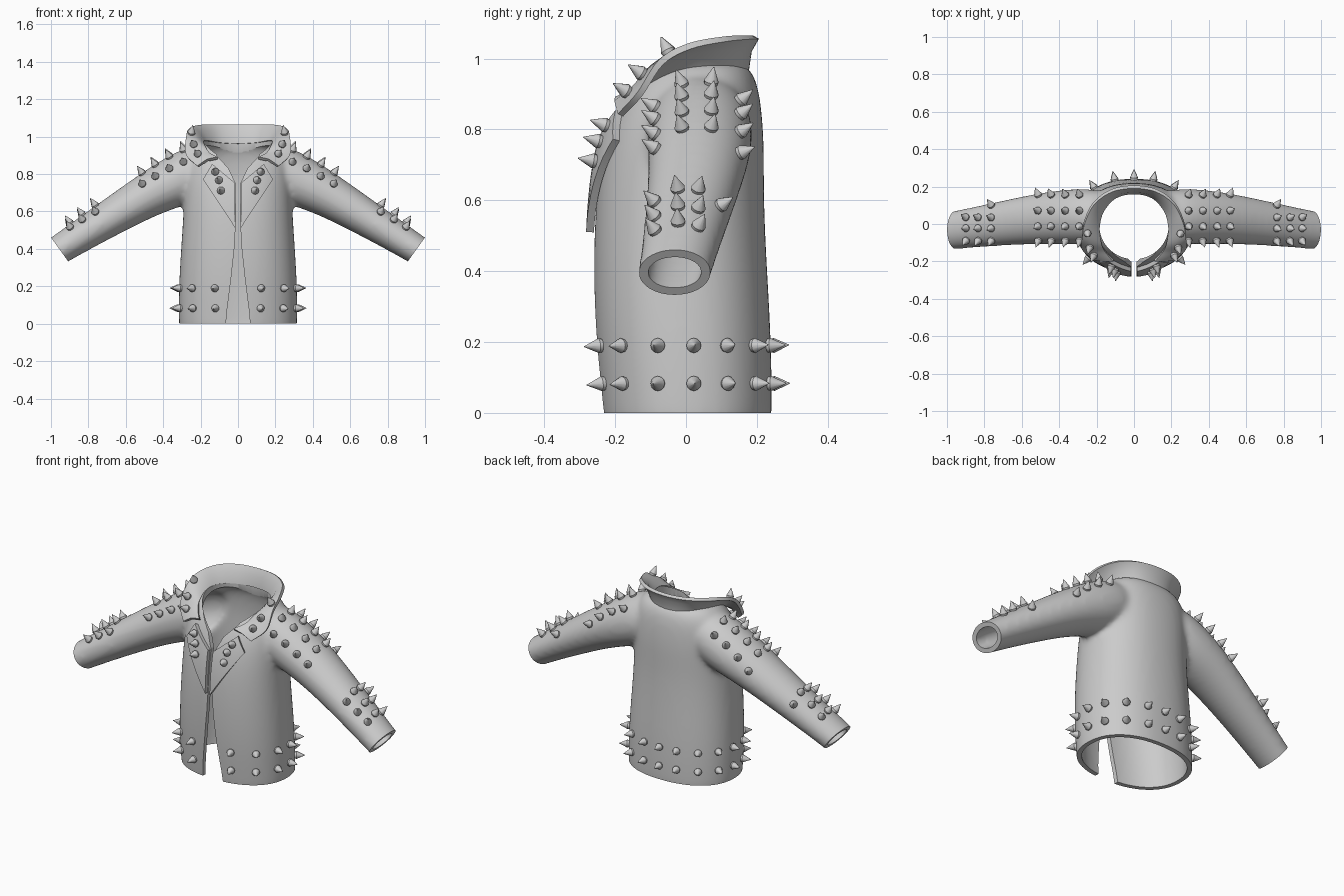
import bpy, bmesh, math
from mathutils import Vector, Matrix
from mathutils.bvhtree import BVHTree

if "Cube" in bpy.data.objects:
    bpy.data.objects.remove(bpy.data.objects["Cube"])

WALL = 0.025
# torso: z, half width, front y, back y
TORSO = [(-.1, .315, -.228, .24), (0, .318, -.236, .244), (.2, .318, -.256, .242), (.4, .306, -.263, .23),
         (.6, .292, -.257, .22), (.75, .288, -.235, .222), (.85, .28, -.20, .215),
         (.92, .26, -.16, .205), (.97, .22, -.11, .185), (.995, .17, -.06, .15)]
# sleeve: x, centre y, z, half thickness, half depth
SLEEVE = [(.12, .035, .86, .11, .12), (.2, .04, .825, .14, .145), (.31, .04, .77, .143, .15),
          (.47, .033, .695, .119, .14), (.685, .008, .565, .099, .121),
          (.955, -.033, .397, .079, .102), (1.06, -.045, .325, .076, .10)]
CUFF_N = Vector((.81, 0, -.58))


def new_obj(name, bm):
    me = bpy.data.meshes.new(name)
    bmesh.ops.recalc_face_normals(bm, faces=bm.faces)
    bm.to_mesh(me)
    bm.free()
    ob = bpy.data.objects.new(name, me)
    bpy.context.collection.objects.link(ob)
    return ob


def modify(ob, kind, **props):
    bpy.context.view_layer.objects.active = ob
    m = ob.modifiers.new("m", kind)
    for k, v in props.items():
        setattr(m, k, v)
    bpy.ops.object.modifier_apply(modifier=m.name)


def smooth(ob, angle=40):
    bpy.ops.object.select_all(action='DESELECT')
    ob.select_set(True)
    bpy.context.view_layer.objects.active = ob
    bpy.ops.object.shade_smooth_by_angle(angle=math.radians(angle))


def skin(bm, rows, closed):
    vs = [[bm.verts.new(p) for p in r] for r in rows]
    n = len(rows[0])
    for a, b in zip(vs, vs[1:]):
        for i in range(n if closed else n - 1):
            j = (i + 1) % n
            bm.faces.new((a[i], a[j], b[j], b[i]))
    if closed:
        bm.faces.new(vs[0][::-1])
        bm.faces.new(vs[-1])


def jacket_solid(name, inset):
    """Closed torso and both sleeves, fused into one soft body."""
    bm = bmesh.new()
    N = 32
    rows = []
    for z, hx, f, b in TORSO:
        ring = []
        for i in range(N):
            t = 2 * math.pi * i / N
            c, s = math.cos(t), math.sin(t)
            e = 2 / 2.25
            ring.append(((hx - inset) * math.copysign(abs(c) ** e, c),
                         (f + b) / 2 + ((b - f) / 2 - inset) * math.copysign(abs(s) ** e, s),
                         z - (inset if z > .8 else 0)))
        rows.append(ring)
    skin(bm, rows, True)
    for side in (1, -1):
        rows = []
        for k, (x, y, z, h, d) in enumerate(SLEEVE):
            u = Vector((.4 + .13 * min(k, 5) * .4, 0, .9 - .02 * k)).normalized()
            ring = []
            for i in range(N):
                t = 2 * math.pi * i / N
                p = Vector((x, y, z)) + u * (h - inset) * math.cos(t) + Vector((0, (d - inset) * math.sin(t), 0))
                ring.append((p.x * side, p.y, p.z))
            rows.append(ring)
        skin(bm, rows, True)
    ob = new_obj(name, bm)
    modify(ob, 'SUBSURF', levels=2)
    modify(ob, 'REMESH', mode='VOXEL', voxel_size=.013)
    modify(ob, 'SMOOTH', factor=.5, iterations=14)
    return ob


def bvh_of(ob):
    return BVHTree.FromPolygons([v.co for v in ob.data.vertices], [p.vertices for p in ob.data.polygons])


def prism(name, pts, y0, y1):
    bm = bmesh.new()
    skin(bm, [[(x, y, z) for x, z in pts] for y in (y0, y1)], True)
    return new_obj(name, bm)


def box(name, matrix):
    bm = bmesh.new()
    bmesh.ops.create_cube(bm, size=1, matrix=matrix)
    return new_obj(name, bm)


def spline(pts, steps=5):
    """Catmull-Rom through the points."""
    p = [Vector(q) for q in pts]
    p = [2 * p[0] - p[1]] + p + [2 * p[-1] - p[-2]]
    out = []
    for a, b, c, d in zip(p, p[1:], p[2:], p[3:]):
        for k in range(steps):
            t = k / steps
            out.append(.5 * (2 * b + (c - a) * t + (2 * a - 5 * b + 4 * c - d) * t * t
                             + (3 * b - a - 3 * c + d) * t ** 3))
    return out + [p[-2]]


def studs(name, tree, rays):
    """Pointed studs where the rays (and their mirror images) meet the surface."""
    bm = bmesh.new()
    for o, d in rays:
        for side in ((1, -1) if abs(o[0]) > .001 else (1,)):
            hit, n, _, _ = tree.ray_cast(Vector((o[0] * side, o[1], o[2])), Vector((d[0] * side, d[1], d[2])))
            if hit is None:
                continue
            if n.dot(Vector((d[0] * side, d[1], d[2]))) > 0:
                n = -n
            m = Matrix.Translation(hit) @ n.to_track_quat('Z', 'Y').to_matrix().to_4x4()
            for r1, r2, z0, z1 in ((.016, .021, -.012, .009), (.021, .001, .009, .052)):
                bmesh.ops.create_cone(bm, segments=12, radius1=r1, radius2=r2, depth=z1 - z0, cap_ends=True,
                                      matrix=m @ Matrix.Translation((0, 0, (z0 + z1) / 2)))
    smooth(new_obj(name, bm), 35)


# jacket shell: outer body minus inner body, neck, front opening, hem and cuff ends
shell = jacket_solid("jacket_body", 0)
body = bvh_of(shell)
bm = bmesh.new()
bmesh.ops.create_cone(bm, segments=64, radius1=1, radius2=1, depth=.6, cap_ends=True,
                      matrix=Matrix.Translation((0, -.01, 1.08)) @ Matrix.Diagonal((.185, .178, 1, 1)))
half = [(.068, -.05), (.06, .06), (.036, .25), (.02, .4), (.013, .52), (.013, .75), (.05, .83), (.115, .9), (.15, 1.1)]
cutters = [jacket_solid("inner_cutter", WALL), new_obj("neck_cutter", bm),
           prism("front_cutter", half + [(-x, z) for x, z in half[::-1]], -.5, -.05),
           box("hem_cutter", Matrix.Translation((0, 0, -.5)) @ Matrix.Diagonal((3, 2, 1, 1)))]
for s in (1, -1):
    n = Vector((CUFF_N.x * s, 0, CUFF_N.z))
    c = Vector((.955 * s, 0, .397)) + n * .25
    cutters.append(box("cuff_cutter", Matrix.Translation(c) @ n.to_track_quat('Z', 'Y').to_matrix().to_4x4()
                       @ Matrix.Diagonal((.6, .6, .5, 1))))
for c in cutters:
    modify(shell, 'BOOLEAN', operation='DIFFERENCE', object=c, solver='MANIFOLD')
    bpy.data.objects.remove(c)
smooth(shell, 40)

# turned-out collar
inner = [(0, .168, .962), (.1, .145, .966), (.168, .07, .975), (.19, -.02, .97), (.178, -.1, .94), (.15, -.15, .905),
         (.11, -.195, .885)]
outer = [(0, .198, 1.06), (.12, .178, 1.06), (.215, .11, 1.055), (.265, .01, 1.035), (.277, -.07, .99),
         (.275, -.13, .90), (.215, -.185, .84)]
paths = []
for e in (inner, outer):
    paths.append(spline([(-x, y, z) for x, y, z in e[:0:-1]] + e))
mid = [(a + b) / 2 + Vector((0, -.006, .012)) for a, b in zip(*paths)]
bm = bmesh.new()
skin(bm, [paths[0], mid, paths[1]], False)
collar = new_obj("collar", bm)
modify(collar, 'SOLIDIFY', thickness=.018, offset=0)
smooth(collar)

# lapels laid over the chest
bm = bmesh.new()
A, B, C, D = (Vector(p) for p in ((.014, .51), (.182, .77), (.135, .85), (.016, .75)))
K = 10
for s in (1, -1):
    rows = []
    for i in range(K + 1):
        row = []
        for j in range(K + 1):
            u, v = i / K, j / K
            p = A.lerp(B, u).lerp(D.lerp(C, u), v)
            hit = body.ray_cast(Vector((p.x * s, -1, p.y)), Vector((0, 1, 0)))[0]
            row.append((p.x * s, hit.y - .014, p.y))
        rows.append(row)
    skin(bm, rows, False)
lapels = new_obj("lapels", bm)
modify(lapels, 'SOLIDIFY', thickness=.022, offset=0)
smooth(lapels)

# studs on hem, sleeves, lapels and collar
hem = []
for z in (.083, .19):
    for a in (22, 47, 72, 95, 117, 139, 161, 180):
        t = math.radians(a)
        px, py = .32 * math.sin(t), -.25 * math.cos(t)
        d = Vector((-px / .32 ** 2, -py / .25 ** 2, 0)).normalized()
        hem.append((Vector((px, py, z)) - d * .3, d))
studs("hem_studs", body, hem)
down = Vector((0, 0, -1))
studs("sleeve_studs", body,
      [((x, y, 2), down) for x in (.29, .365, .44, .51) for y in (.15, .07, -.01, -.083)]
      + [((x, y, 2), down) for x in (.76, .83, .895) for y in (.095, .033, -.022, -.085)])
back = Vector((0, 1, 0))
studs("lapel_studs", bvh_of(lapels), [((x, -1, z), back) for x, z in ((.12, .81), (.1, .765), (.09, .71))])
studs("collar_studs", bvh_of(collar), [((x, -1, z), back) for x, z in ((.25, 1.015), (.235, .955), (.213, .905))])
